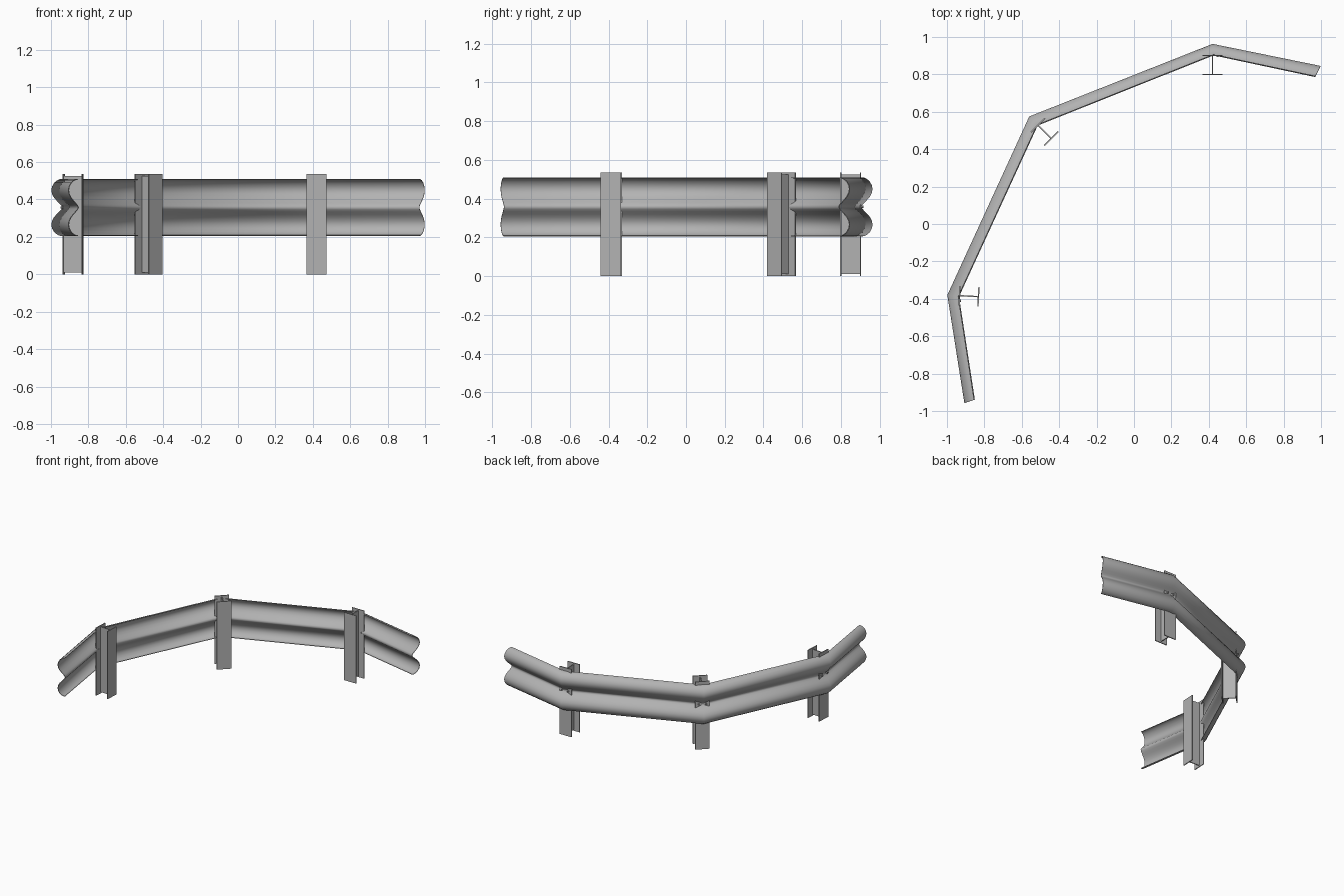
import bpy, bmesh, math
from mathutils import Vector, Matrix

cube = bpy.data.objects.get("Cube")
if cube:
    bpy.data.objects.remove(cube, do_unlink=True)


def make_material(name, rgb):
    mat = bpy.data.materials.new(name)
    mat.use_nodes = True
    mat.diffuse_color = (*rgb, 1)
    mat.node_tree.nodes["Principled BSDF"].inputs["Base Color"].default_value = (*rgb, 1)
    return mat


STEEL = make_material("galvanised steel", (0.45, 0.45, 0.45))


def finish(bm, name, angle=None):
    bmesh.ops.recalc_face_normals(bm, faces=bm.faces)
    mesh = bpy.data.meshes.new(name)
    bm.to_mesh(mesh)
    bm.free()
    mesh.materials.append(STEEL)
    obj = bpy.data.objects.new(name, mesh)
    bpy.context.collection.objects.link(obj)
    if angle:
        bpy.ops.object.select_all(action='DESELECT')
        obj.select_set(True)
        bpy.context.view_layer.objects.active = obj
        bpy.ops.object.shade_smooth_by_angle(angle=math.radians(angle))
    return obj


# Rail: double-wave profile (0 = crest, 1 = valley) swept along mitred stations
MID = 0.3575
half = [(1, 0.51), (0.8, 0.509), (0.55, 0.503), (0.27, 0.49), (0.07, 0.47),
        (0, 0.45), (0.06, 0.43), (0.25, 0.409), (0.5, 0.393), (0.75, 0.378),
        (0.93, 0.367)]
profile = half + [(1, MID)] + [(t, 2 * MID - z) for t, z in reversed(half)]
stations = [((-0.907, -0.957), (-0.855, -0.94)),
            ((-0.998, -0.38), (-0.94, -0.388)),
            ((-0.56, 0.575), (-0.518, 0.53)),
            ((0.42, 0.963), (0.425, 0.906)),
            ((0.998, 0.845), (0.97, 0.79))]

bm = bmesh.new()
rows = []
for outer, inner in stations:
    a, b = Vector(outer), Vector(inner)
    rows.append([bm.verts.new((*a.lerp(b, t), z)) for t, z in profile])
for r, s in zip(rows, rows[1:]):
    for i in range(len(profile) - 1):
        bm.faces.new((r[i], r[i + 1], s[i + 1], s[i]))
bmesh.ops.recalc_face_normals(bm, faces=bm.faces)
bmesh.ops.solidify(bm, geom=bm.faces[:], thickness=0.004)
finish(bm, "wave_rail", 50)


def add_box(bm, frame, x0, x1, width, z0, z1):
    size = Matrix.Diagonal((x1 - x0, width, z1 - z0, 1))
    place = Matrix.Translation(((x0 + x1) / 2, 0, (z0 + z1) / 2))
    bmesh.ops.create_cube(bm, size=1, matrix=frame @ place @ size)


# Posts: I-beams whose local x runs from the rail towards the inside
posts = [("right", (-0.936, -0.383), -3),
         ("middle", (-0.516, 0.531), -45),
         ("left", (0.42, 0.904), -90)]
DEPTH, WIDTH, PLATE, TOP = 0.108, 0.105, 0.007, 0.535
for side, (x, y), turn in posts:
    frame = Matrix.Translation((x, y, 0)) @ Matrix.Rotation(math.radians(turn), 4, 'Z')
    bm = bmesh.new()
    add_box(bm, frame, 0, PLATE, WIDTH, 0, TOP)
    add_box(bm, frame, DEPTH - PLATE, DEPTH, WIDTH, 0, TOP)
    add_box(bm, frame, PLATE, DEPTH - PLATE, PLATE, 0.01, TOP - 0.01)
    finish(bm, side + "_post")

    # Pair of bolts holding the rail valley to the post
    bm = bmesh.new()
    for offset in (-0.027, 0.027):
        place = Matrix.Translation((0, offset, MID)) @ Matrix.Rotation(math.pi / 2, 4, 'Y')
        bmesh.ops.create_cone(bm, cap_ends=True, segments=8, radius1=0.006,
                              radius2=0.006, depth=0.024, matrix=frame @ place)
    finish(bm, side + "_post_bolts", 40)
